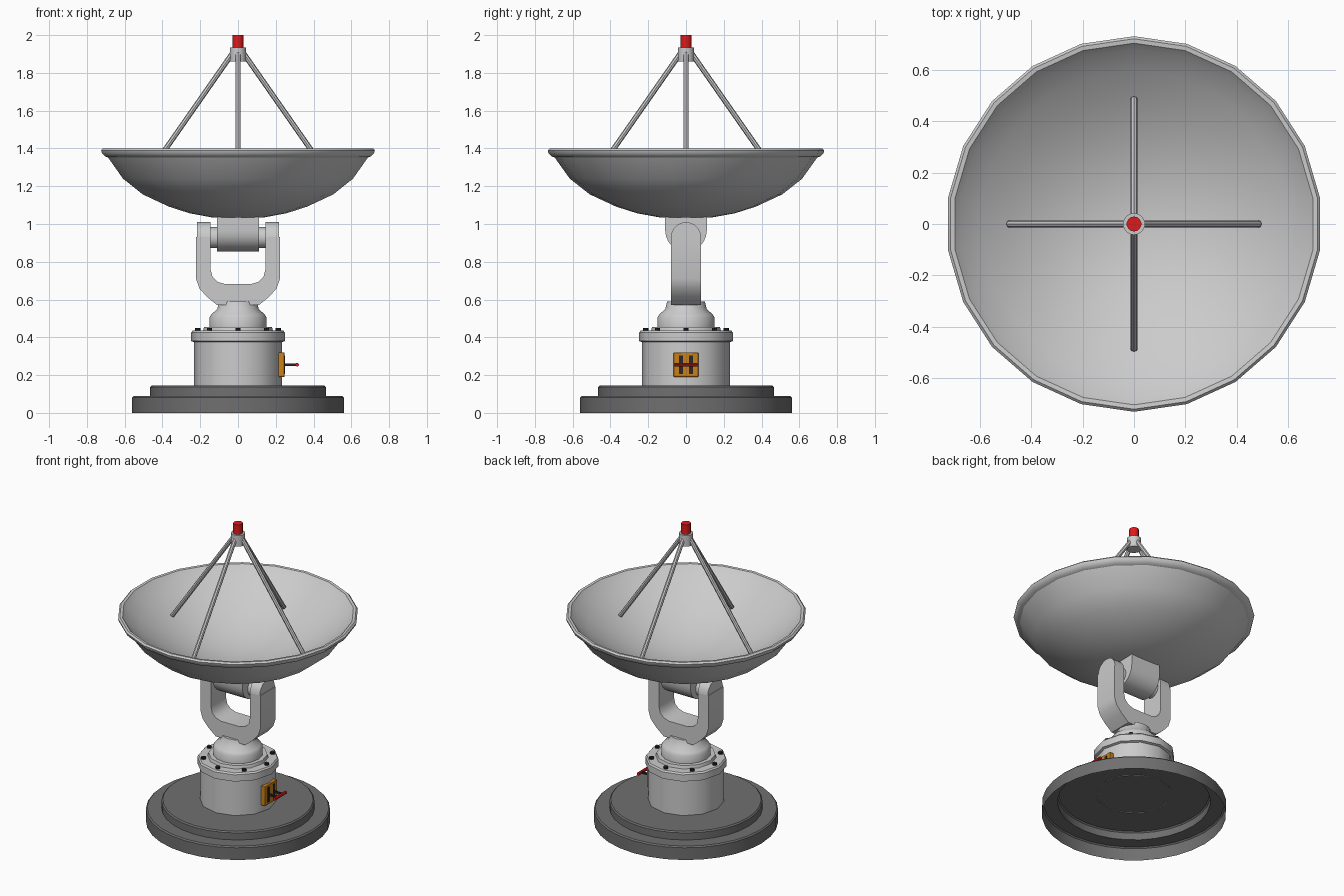
import bpy, bmesh
from math import sin, cos, pi, radians
from mathutils import Vector

if "Cube" in bpy.data.objects:
    bpy.data.objects.remove(bpy.data.objects["Cube"])


def material(name, rgb):
    m = bpy.data.materials.new(name)
    m.diffuse_color = (*rgb, 1)
    m.use_nodes = True
    m.node_tree.nodes["Principled BSDF"].inputs["Base Color"].default_value = m.diffuse_color
    return m


DARK = material("dark_grey", (0.16, 0.16, 0.16))
BLACK = material("black", (0.02, 0.02, 0.02))
RED = material("red", (0.75, 0.01, 0.01))
ORANGE = material("orange", (0.6, 0.22, 0.01))


def finish(name, bm, mat=None, bevel=0):
    bmesh.ops.recalc_face_normals(bm, faces=bm.faces)
    me = bpy.data.meshes.new(name)
    bm.to_mesh(me)
    bm.free()
    ob = bpy.data.objects.new(name, me)
    bpy.context.collection.objects.link(ob)
    if mat:
        me.materials.append(mat)
    if bevel:
        mod = ob.modifiers.new("Bevel", 'BEVEL')
        mod.width, mod.segments = bevel, 2
        mod.limit_method, mod.angle_limit = 'ANGLE', radians(40)
    return ob


def lathe(name, profile, sides, mat=None, turn=pi / 2):
    """Revolve (radius, z) points round the z axis."""
    bm = bmesh.new()
    rings = []
    for r, z in profile:
        n = sides if r > 0 else 1
        rings.append([bm.verts.new((r * cos(turn + 2 * pi * i / sides),
                                    r * sin(turn + 2 * pi * i / sides), z)) for i in range(n)])
    for a, b in zip(rings, rings[1:]):
        for i in range(sides):
            j = (i + 1) % sides
            quad = [a[i % len(a)], a[j % len(a)], b[j % len(b)], b[i % len(b)]]
            bm.faces.new(list(dict.fromkeys(quad)))
    return finish(name, bm, mat)


def prism(name, outline, axis, lo, hi, mat=None, bevel=0):
    """Extrude an outline of (horizontal, z) points along x or y."""
    bm = bmesh.new()
    place = (lambda u, z, d: (d, u, z)) if axis == 'x' else (lambda u, z, d: (u, d, z))
    face = bm.faces.new([bm.verts.new(place(u, z, lo)) for u, z in outline])
    new = bmesh.ops.extrude_face_region(bm, geom=[face])["geom"]
    shift = Vector(place(0, 0, hi - lo))
    bmesh.ops.translate(bm, vec=shift, verts=[v for v in new if isinstance(v, bmesh.types.BMVert)])
    return finish(name, bm, mat, bevel)


def rod(name, start, end, radius, sides=8, mat=None):
    a, b = Vector(start), Vector(end)
    bm = bmesh.new()
    bmesh.ops.create_cone(bm, cap_ends=True, segments=sides, radius1=radius,
                          radius2=radius, depth=(b - a).length)
    bm.transform((b - a).to_track_quat('Z', 'Y').to_matrix().to_4x4())
    bmesh.ops.translate(bm, vec=(a + b) / 2, verts=bm.verts)
    return finish(name, bm, mat)


def box(name, x, y, z, mat=None, bevel=0):
    return prism(name, [(y[0], z[0]), (y[1], z[0]), (y[1], z[1]), (y[0], z[1])],
                 'x', x[0], x[1], mat, bevel)


def arc(cx, cz, r, a0, a1, n):
    return [(cx + r * cos(radians(a0 + (a1 - a0) * i / n)),
             cz + r * sin(radians(a0 + (a1 - a0) * i / n))) for i in range(n + 1)]


# Stepped base, an open shell underneath
lathe("base", [(.56, 0), (.56, .082), (.552, .09), (.465, .09), (.465, .137),
               (.457, .145), (0, .145)], 32, DARK)

# Column with flange and thin top plate
lathe("column", [(.233, .143), (.233, .375), (.248, .38), (.248, .425), (.24, .435),
                 (.185, .435), (.18, .455), (0, .455)], 12)
for i in range(8):
    a = i * pi / 4
    x, y = .213 * cos(a), .213 * sin(a)
    rod("flange_bolt", (x, y, .43), (x, y, .449), .014, 8, BLACK)

# Turntable collar under the yoke
lathe("collar", [(0, .45), (.152, .45), (.152, .505), (.14, .522), (.11, .55), (.10, .59), (0, .59)], 16)

# Yoke: U-shaped body and rounded arm ends
half = [(.11, .57), (.165, .615), (.205, .66), (.222, .71), (.222, .93), (.145, .93), (.145, .76),
        (.135, .72), (.11, .695), (.07, .682)]
prism("yoke", half + [(-x, z) for x, z in reversed(half)], 'y', -.08, .08)
for s in (-1, 1):
    lo, hi = sorted((s * .145, s * .218))
    prism("yoke_arm_end", arc(0, .93, .08, 0, 180, 10), 'x', lo, hi)

# Tilt hub and pivot
prism("tilt_hub", [(-.11, 1.06)] + arc(0, .965, .11, 180, 360, 12) + [(.11, 1.06)],
      'x', -.11, .11)
rod("pivot", (-.17, 0, .928), (.17, 0, .928), .055, 16)

# Dish: outer skin, rolled rim, inner bowl
outer = [(0, 1.03), (.14, 1.035), (.26, 1.057), (.37, 1.092), (.51, 1.157), (.615, 1.24), (.695, 1.352)]
rim = [(.712, 1.358), (.728, 1.375), (.732, 1.39), (.722, 1.4), (.705, 1.398)]
inner = [(r, 1.088 + .61 * r * r) for r in (.68, .6, .5, .4, .3, .2, .1, 0)]
lathe("dish", outer + rim + inner, 22)

# Feed struts, holder and red tip
for i in range(4):
    c, s = cos(i * pi / 2), sin(i * pi / 2)
    rod("feed_strut", (.486 * c, .486 * s, 1.25), (.03 * c, .03 * s, 1.903), .014)
lathe("feed_holder", [(0, 1.86), (.043, 1.86), (.043, 1.935), (0, 1.935)], 14)
lathe("feed_tip", [(0, 1.93), (.029, 1.93), (.029, 2), (0, 2)], 14, RED)

# Switch box on the right side with slots and a lever
box("switch_box", (.2, .246), (-.065, .065), (.19, .32), ORANGE, .003)
for y in (-.027, .027):
    box("switch_slot", (.24, .248), (y - .01, y + .01), (.205, .305), BLACK)
    box("switch_arm", (.24, .312), (y - .006, y + .006), (.249, .261), BLACK)
rod("switch_handle", (.313, -.06, .255), (.313, .06, .255), .01, 8, RED)

# Smooth shading with sharp creases kept
for ob in bpy.context.scene.objects:
    ob.select_set(True)
    bpy.context.view_layer.objects.active = ob
bpy.ops.object.shade_smooth_by_angle(angle=radians(35))
